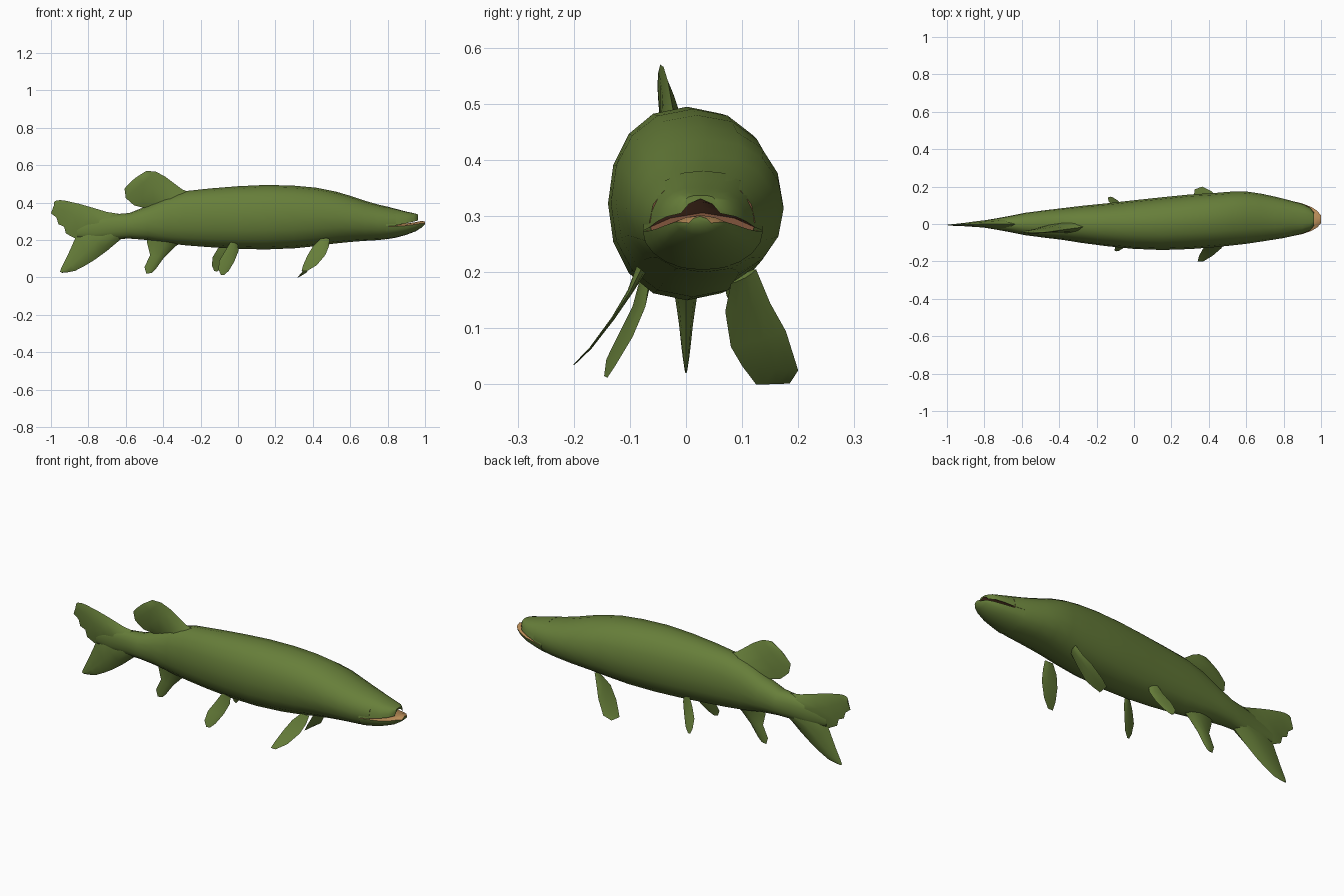
import bpy, bmesh, math
from mathutils import Vector


def material(name, rgb):
    m = bpy.data.materials.new(name)
    m.diffuse_color = (*rgb, 1)
    return m


GREEN = material("olive_green", (0.135, 0.21, 0.042))
TAN = material("mouth_tan", (0.50, 0.27, 0.10))
BROWN = material("mouth_brown", (0.22, 0.09, 0.045))


def loft(name, rings, mats, face_mat=None, angle=50):
    """Skin a list of closed rings; face_mat(segment) picks a material slot."""
    bm = bmesh.new()
    vs = [[bm.verts.new(p) for p in r] for r in rings]
    n = len(vs[0])
    for a, b in zip(vs, vs[1:]):
        for i in range(n):
            j = (i + 1) % n
            f = bm.faces.new((a[i], a[j], b[j], b[i]))
            f.material_index = face_mat(i) if face_mat else 0
    bm.faces.new(vs[0])
    cap = bm.faces.new(vs[-1])
    if name == "body":
        cap.material_index = 1
    bmesh.ops.recalc_face_normals(bm, faces=bm.faces)
    me = bpy.data.meshes.new(name)
    bm.to_mesh(me)
    bm.free()
    for m in mats:
        me.materials.append(m)
    ob = bpy.data.objects.new(name, me)
    bpy.context.collection.objects.link(ob)
    bpy.ops.object.select_all(action='DESELECT')
    ob.select_set(True)
    bpy.context.view_layer.objects.active = ob
    bpy.ops.object.shade_smooth_by_angle(angle=math.radians(angle))
    return ob


def spow(v, e):
    return math.copysign(abs(v) ** e, v)


# Body: x, bottom, top, half width, y centre
BODY = [
    (-0.86, 0.215, 0.29, 0.010, 0.000),
    (-0.76, 0.200, 0.32, 0.026, 0.000),
    (-0.66, 0.205, 0.338, 0.044, 0.000),
    (-0.58, 0.208, 0.345, 0.060, 0.000),
    (-0.48, 0.200, 0.385, 0.073, 0.000),
    (-0.38, 0.183, 0.435, 0.085, 0.000),
    (-0.28, 0.172, 0.462, 0.099, -0.002),
    (-0.15, 0.162, 0.476, 0.114, -0.004),
    (0.00, 0.153, 0.488, 0.130, -0.003),
    (0.15, 0.150, 0.495, 0.141, 0.002),
    (0.30, 0.156, 0.491, 0.146, 0.012),
    (0.42, 0.168, 0.480, 0.145, 0.020),
    (0.52, 0.182, 0.460, 0.144, 0.029),
    (0.60, 0.190, 0.437, 0.140, 0.034),
    (0.68, 0.196, 0.410, 0.128, 0.034),
    (0.75, 0.200, 0.390, 0.115, 0.032),
    (0.80, 0.206, 0.378, 0.105, 0.030),
    (0.845, 0.214, 0.366, 0.094, 0.029),
]
SIDES = 16
rings = []
for x, zb, zt, hw, yc in BODY:
    ring = []
    for i in range(SIDES):
        a = 2 * math.pi * i / SIDES
        ring.append((x, yc + hw * spow(math.cos(a), 0.88),
                     (zb + zt) / 2 + (zt - zb) / 2 * spow(math.sin(a), 0.95)))
    rings.append(ring)
loft("body", rings, [GREEN, BROWN])


# Jaws: domed outside, arched mouth side
def jaw(name, stations, arch, inner):
    rings, n = [], 10
    for x, z_in, z_out, hw, yc in stations:
        ring = []
        for i in range(n + 1):
            a = math.pi * i / n
            c, s = math.cos(a), math.sin(a)
            edge = z_in - arch * c * c
            ring.append((x, yc + hw * spow(c, 0.9), edge + (z_out - z_in + arch * c * c) * s))
        for k in (-0.6, 0.0, 0.6):
            ring.append((x, yc + hw * k, z_in - arch * k * k))
        rings.append(ring)
    loft(name, rings, [GREEN, inner], lambda i: int(i >= n))


jaw("upper_jaw", [
    (0.79, 0.300, 0.381, 0.107, 0.030), (0.845, 0.306, 0.367, 0.094, 0.029),
    (0.90, 0.316, 0.352, 0.080, 0.028), (0.94, 0.325, 0.344, 0.062, 0.027),
    (0.963, 0.331, 0.337, 0.035, 0.026)], 0.026, BROWN)
jaw("lower_jaw", [
    (0.79, 0.285, 0.204, 0.107, 0.030), (0.845, 0.286, 0.213, 0.094, 0.029),
    (0.90, 0.289, 0.228, 0.082, 0.028), (0.95, 0.296, 0.247, 0.063, 0.027),
    (0.98, 0.302, 0.266, 0.044, 0.026), (1.0, 0.300, 0.284, 0.020, 0.025)], 0.012, TAN)


# Fins: rows of (leading point, trailing point, half thickness)
def fin(name, rows, normal):
    nrm = Vector(normal).normalized()
    rings = []
    for a, b, t in rows:
        a, b = Vector(a), Vector(b)
        up = [a.lerp(b, k) + nrm * t * w for k, w in ((0.15, 0.7), (0.4, 1), (0.75, 0.6))]
        dn = [a.lerp(b, k) - nrm * t * w for k, w in ((0.75, 0.6), (0.4, 1), (0.15, 0.7))]
        rings.append([a] + up + [b] + dn)
    loft(name, rings, [GREEN], angle=60)


def flat_fin(name, rows):
    """Fin in the middle plane: x, z, x, z, y, half thickness."""
    fin(name, [((x1, y, z1), (x2, y, z2), t) for x1, z1, x2, z2, y, t in rows], (0, 1, 0))


flat_fin("dorsal_fin", [
    (-0.25, 0.45, -0.47, 0.35, -0.010, 0.040),
    (-0.30, 0.472, -0.50, 0.372, -0.020, 0.026),
    (-0.39, 0.540, -0.555, 0.385, -0.032, 0.014),
    (-0.44, 0.566, -0.600, 0.425, -0.040, 0.009),
    (-0.49, 0.570, -0.607, 0.475, -0.046, 0.005),
    (-0.55, 0.532, -0.585, 0.500, -0.046, 0.002)])
flat_fin("anal_fin", [
    (-0.30, 0.19, -0.49, 0.23, 0, 0.035),
    (-0.337, 0.165, -0.485, 0.18, 0, 0.022),
    (-0.395, 0.107, -0.470, 0.12, 0, 0.013),
    (-0.440, 0.045, -0.500, 0.055, 0, 0.006),
    (-0.460, 0.025, -0.490, 0.020, 0, 0.002)])
flat_fin("tail_upper_lobe", [
    (-0.60, 0.335, -0.66, 0.22, 0, 0.040),
    (-0.70, 0.350, -0.80, 0.20, 0, 0.026),
    (-0.78, 0.374, -0.872, 0.21, 0, 0.018),
    (-0.85, 0.394, -0.920, 0.235, -0.002, 0.012),
    (-0.89, 0.403, -0.930, 0.272, -0.003, 0.009),
    (-0.92, 0.410, -0.960, 0.285, -0.004, 0.006),
    (-0.95, 0.414, -0.970, 0.320, -0.005, 0.005),
    (-0.975, 0.410, -1.00, 0.343, -0.005, 0.003),
    (-0.985, 0.400, -0.985, 0.375, -0.005, 0.002)])
flat_fin("tail_lower_lobe", [
    (-0.62, 0.210, -0.68, 0.31, 0, 0.038),
    (-0.70, 0.143, -0.84, 0.27, 0, 0.024),
    (-0.77, 0.092, -0.868, 0.215, 0, 0.017),
    (-0.82, 0.062, -0.890, 0.165, 0, 0.012),
    (-0.87, 0.036, -0.915, 0.110, 0, 0.008),
    (-0.91, 0.028, -0.945, 0.050, 0, 0.004),
    (-0.94, 0.025, -0.952, 0.030, 0, 0.002)])

# Pectoral fins, each held at its own angle
fin("right_pectoral_fin", [
    ((0.49, -0.08, 0.205), (0.44, -0.08, 0.205), 0.010),
    ((0.485, -0.10, 0.165), (0.40, -0.10, 0.165), 0.005),
    ((0.467, -0.13, 0.12), (0.37, -0.13, 0.115), 0.003),
    ((0.42, -0.17, 0.065), (0.348, -0.17, 0.065), 0.002),
    ((0.37, -0.20, 0.035), (0.34, -0.20, 0.035), 0.001)], (0, 0.8, -0.6))
fin("left_pectoral_fin", [
    ((0.47, 0.125, 0.205), (0.46, 0.08, 0.18), 0.010),
    ((0.44, 0.150, 0.145), (0.41, 0.07, 0.13), 0.005),
    ((0.41, 0.178, 0.095), (0.37, 0.08, 0.067), 0.003),
    ((0.365, 0.20, 0.025), (0.345, 0.10, 0.033), 0.002),
    ((0.325, 0.185, 0.002), (0.318, 0.125, 0.0), 0.001)], (0.85, -0.15, -0.5))

# Pelvic fins, the left one set slightly further back
PELVIC = [
    ((0.0, 0.065, 0.19), (-0.04, 0.08, 0.19), 0.009),
    ((0.002, 0.072, 0.14), (-0.07, 0.095, 0.14), 0.005),
    ((-0.02, 0.095, 0.085), (-0.10, 0.12, 0.09), 0.003),
    ((-0.05, 0.125, 0.035), (-0.105, 0.142, 0.045), 0.002),
    ((-0.075, 0.140, 0.012), (-0.092, 0.146, 0.015), 0.001)]
for name, side, dx, dz in (("right_pelvic_fin", -1, 0, 0), ("left_pelvic_fin", 1, -0.035, 0.02)):
    fin(name, [tuple((x + dx, side * y, z + dz) for x, y, z in row[:2]) + (row[2],)
               for row in PELVIC], (0.25, side * 0.85, 0.45))
